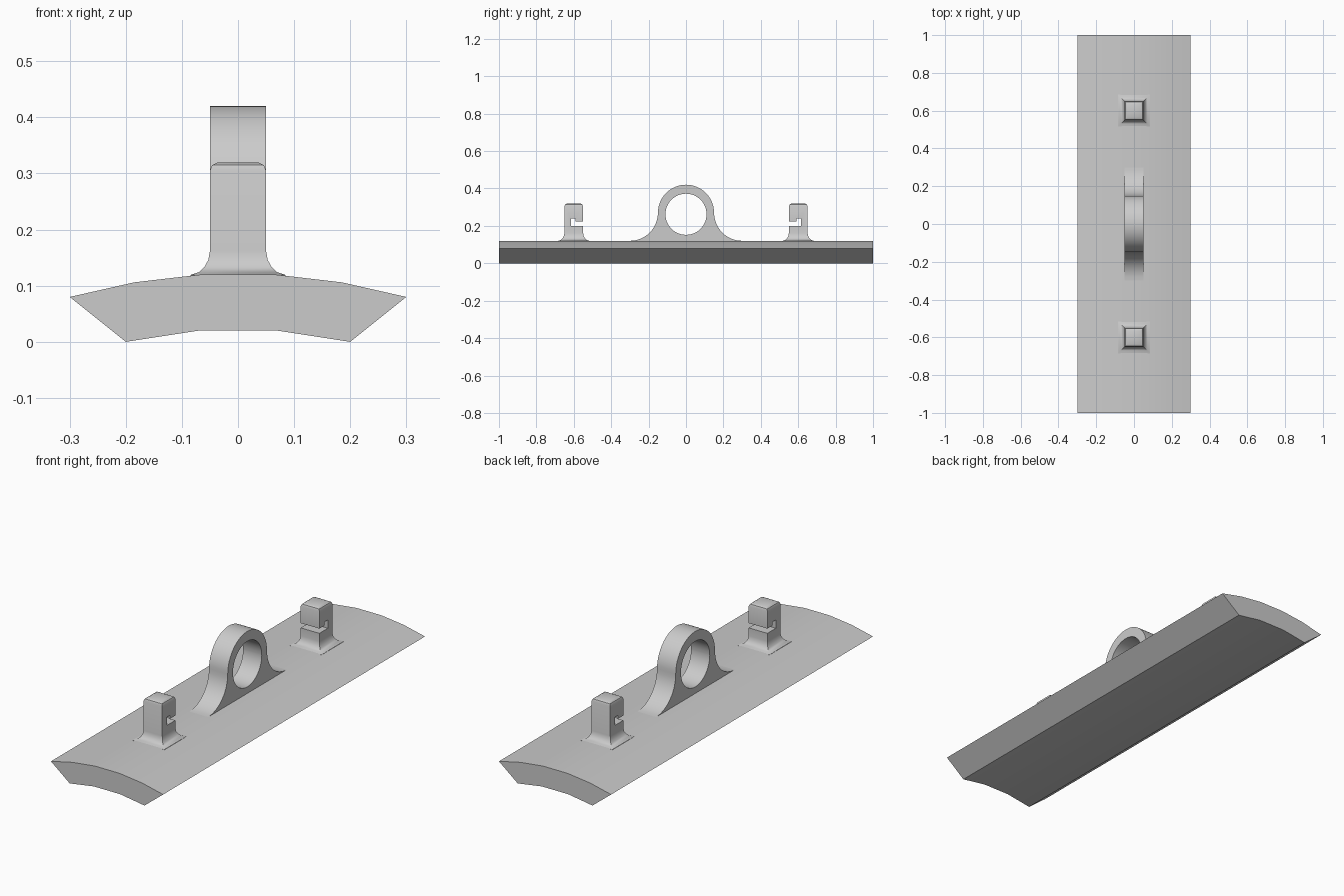
import bpy
import bmesh
from math import sin, cos, pi, radians

cube = bpy.data.objects.get("Cube")
if cube:
    bpy.data.objects.remove(cube, do_unlink=True)

GREY = (0.6, 0.6, 0.6, 1.0)
grey = bpy.data.materials.new("plain grey")
grey.use_nodes = True
grey.diffuse_color = GREY
grey.node_tree.nodes["Principled BSDF"].inputs["Base Color"].default_value = GREY


def make_object(name, bm):
    bmesh.ops.recalc_face_normals(bm, faces=bm.faces)
    mesh = bpy.data.meshes.new(name)
    bm.to_mesh(mesh)
    bm.free()
    mesh.materials.append(grey)
    obj = bpy.data.objects.new(name, mesh)
    bpy.context.collection.objects.link(obj)
    return obj


def extrude(name, points, half, axis):
    """Closed profile swept symmetrically along x (yz profile) or y (xz profile)."""
    def place(p, d):
        return (d, p[0], p[1]) if axis == "x" else (p[0], d, p[1])
    return loft(name, [[place(p, d) for p in points] for d in (-half, half)])


def loft(name, rings):
    """Join rings of equal length and cap both ends."""
    bm = bmesh.new()
    loops = [[bm.verts.new(co) for co in ring] for ring in rings]
    for a, b in zip(loops, loops[1:]):
        for i in range(len(a)):
            j = (i + 1) % len(a)
            bm.faces.new((a[i], a[j], b[j], b[i]))
    bm.faces.new(loops[0])
    bm.faces.new(loops[-1])
    return make_object(name, bm)


def select_only(obj):
    bpy.ops.object.select_all(action="DESELECT")
    obj.select_set(True)
    bpy.context.view_layer.objects.active = obj


def cut(obj, cutter):
    mod = obj.modifiers.new("cut", "BOOLEAN")
    mod.operation = "DIFFERENCE"
    mod.solver = "EXACT"
    mod.object = cutter
    select_only(obj)
    bpy.ops.object.modifier_apply(modifier=mod.name)
    bpy.data.objects.remove(cutter, do_unlink=True)


def smooth(obj, angle=30):
    select_only(obj)
    bpy.ops.object.shade_smooth_by_angle(angle=radians(angle))


def mirrored(half):
    return half + [(-u, z) for u, z in reversed(half)]


# Arched base plate with slanted long sides
base_half = [(0.07, 0.02), (0.2, 0), (0.3, 0.08), (0.185, 0.106), (0.065, 0.12)]
smooth(extrude("base_plate", mirrored(base_half), 1.0, "y"))

# Central eyelet: flared foot running into a round head, then bored through
R, MID = 0.15, 0.27
flare = [(2 * R - R * cos(t), MID - R * sin(t))
         for t in (pi / 2 * (1 - i / 12) for i in range(12))]
head = [(R * cos(t), MID + R * sin(t)) for t in (pi / 2 * i / 16 for i in range(16))]
outline = [(2 * R, 0.11)] + flare + head
outline = outline + [(0, MID + R)] + [(-y, z) for y, z in reversed(outline)]
eyelet = extrude("eyelet", outline, 0.05, "x")
bore = [(0.11 * cos(2 * pi * i / 48), 0.262 + 0.11 * sin(2 * pi * i / 48))
        for i in range(48)]
cut(eyelet, extrude("bore_cutter", bore, 0.1, "x"))
smooth(eyelet)

# Two hook posts: flared foot, softened top, hooked slot facing the eyelet
post_rings = [(0.085, 0.11), (0.085, 0.119), (0.07, 0.124), (0.06, 0.133), (0.053, 0.146),
              (0.05, 0.162), (0.05, 0.305), (0.046, 0.315), (0.036, 0.32)]
slot = [(0.615, 0.2), (0.615, 0.24), (0.59, 0.24), (0.59, 0.223), (0.5, 0.223), (0.5, 0.2)]
for name, side in (("front_post", -1), ("back_post", 1)):
    y = 0.6 * side
    rings = [[(-r, y - r, z), (r, y - r, z), (r, y + r, z), (-r, y + r, z)]
             for r, z in post_rings]
    post = loft(name, rings)
    cut(post, extrude("slot_cutter", [(v * side, z) for v, z in slot], 0.1, "x"))
    smooth(post, 35)
